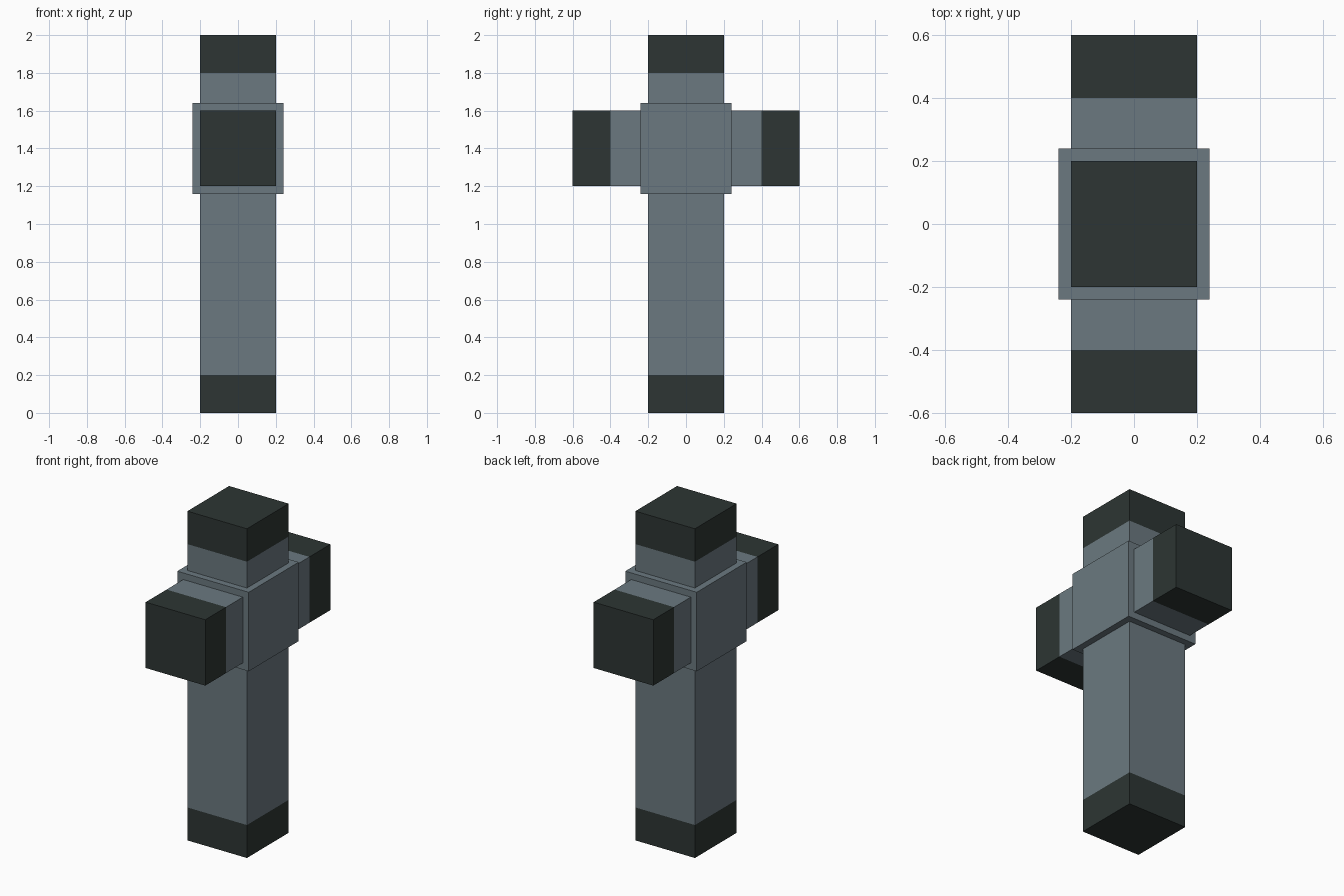
import bpy, bmesh
from mathutils import Vector

cube = bpy.data.objects.get("Cube")
if cube:
    bpy.data.objects.remove(cube, do_unlink=True)


def make_material(name, colour):
    mat = bpy.data.materials.new(name)
    mat.use_nodes = True
    mat.diffuse_color = colour
    mat.node_tree.nodes["Principled BSDF"].inputs["Base Color"].default_value = colour
    return mat


steel = make_material("blue grey steel", (0.147, 0.191, 0.216, 1))
charcoal = make_material("dark charcoal", (0.026, 0.036, 0.033, 1))


def block(name, low, high, axis=None, cap=0.2):
    """Box between two corners; with an axis, both ends get dark caps."""
    low, high = Vector(low), Vector(high)
    bm = bmesh.new()
    bmesh.ops.create_cube(bm, size=1)
    for v in bm.verts:
        v.co = (low + high) / 2 + v.co * (high - low)
    if axis is not None:
        start, end = low[axis] + cap, high[axis] - cap
        normal = Vector((0, 0, 0))
        normal[axis] = 1
        for cut in (start, end):
            bmesh.ops.bisect_plane(bm, geom=bm.verts[:] + bm.edges[:] + bm.faces[:],
                                   plane_co=normal * cut, plane_no=normal)
        for f in bm.faces:
            f.material_index = 0 if start < f.calc_center_median()[axis] < end else 1
    mesh = bpy.data.meshes.new(name)
    bm.to_mesh(mesh)
    bm.free()
    mesh.materials.append(steel)
    mesh.materials.append(charcoal)
    obj = bpy.data.objects.new(name, mesh)
    bpy.context.collection.objects.link(obj)
    return obj


# Upright post with dark ends
block("post", (-0.2, -0.2, 0), (0.2, 0.2, 2), axis=2)
# Crossbar running front to back with dark ends
block("crossbar", (-0.2, -0.6, 1.2), (0.2, 0.6, 1.6), axis=1)
# Thicker collar around the joint
block("joint_collar", (-0.24, -0.24, 1.16), (0.24, 0.24, 1.64))
